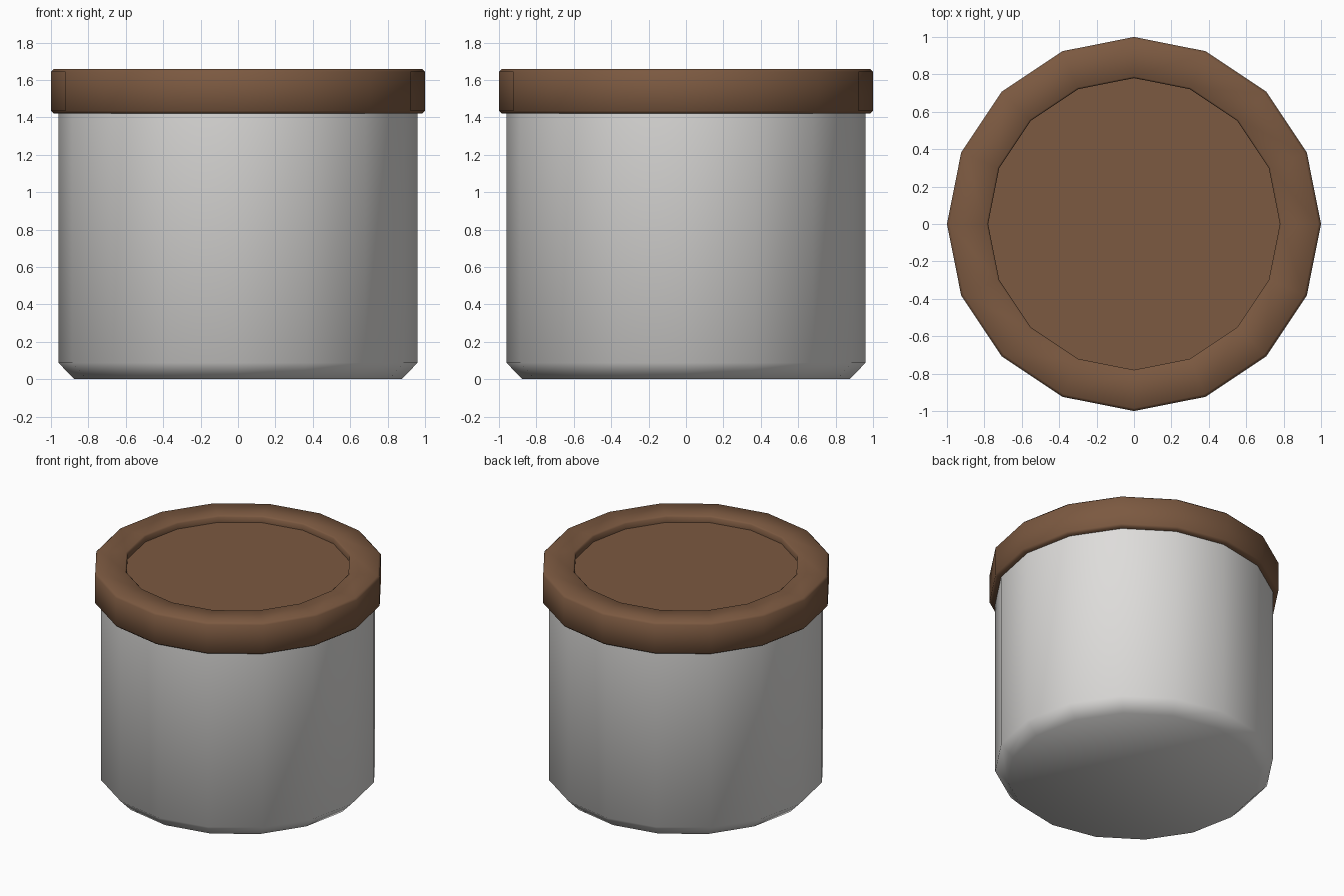
import bpy, bmesh, math

if "Cube" in bpy.data.objects:
    bpy.data.objects.remove(bpy.data.objects["Cube"])

SIDES = 16


def material(name, rgb):
    m = bpy.data.materials.new(name)
    m.diffuse_color = (*rgb, 1)
    m.use_nodes = True
    m.node_tree.nodes["Principled BSDF"].inputs["Base Color"].default_value = m.diffuse_color
    return m


def lathe(name, profile, mat, angle):
    """Revolve (radius, z) points, listed from bottom to top, and cap both ends."""
    bm = bmesh.new()
    rings = []
    for r, z in profile:
        rings.append([bm.verts.new((r * math.cos(2 * math.pi * i / SIDES),
                                    r * math.sin(2 * math.pi * i / SIDES), z))
                      for i in range(SIDES)])
    for a, b in zip(rings, rings[1:]):
        for i in range(SIDES):
            j = (i + 1) % SIDES
            bm.faces.new((a[i], a[j], b[j], b[i]))
    bm.faces.new(rings[0][::-1])
    bm.faces.new(rings[-1])
    me = bpy.data.meshes.new(name)
    bm.to_mesh(me)
    bm.free()
    me.materials.append(mat)
    ob = bpy.data.objects.new(name, me)
    bpy.context.collection.objects.link(ob)
    bpy.ops.object.select_all(action='DESELECT')
    ob.select_set(True)
    bpy.context.view_layer.objects.active = ob
    bpy.ops.object.shade_smooth_by_angle(angle=math.radians(angle))
    return ob


white = material("off white ceramic", (0.73, 0.72, 0.705))
brown = material("brown wood", (0.2, 0.1, 0.052))

# Jar body with chamfered foot
lathe("jar_body", [(0.875, 0), (0.96, 0.088), (0.96, 1.46)], white, 60)

# Lid with softened edges and a recessed top panel
lathe("lid", [(0.94, 1.42), (0.985, 1.42), (1.0, 1.435), (1.0, 1.645), (0.985, 1.66),
              (0.79, 1.66), (0.78, 1.65), (0.78, 1.61)], brown, 60)
